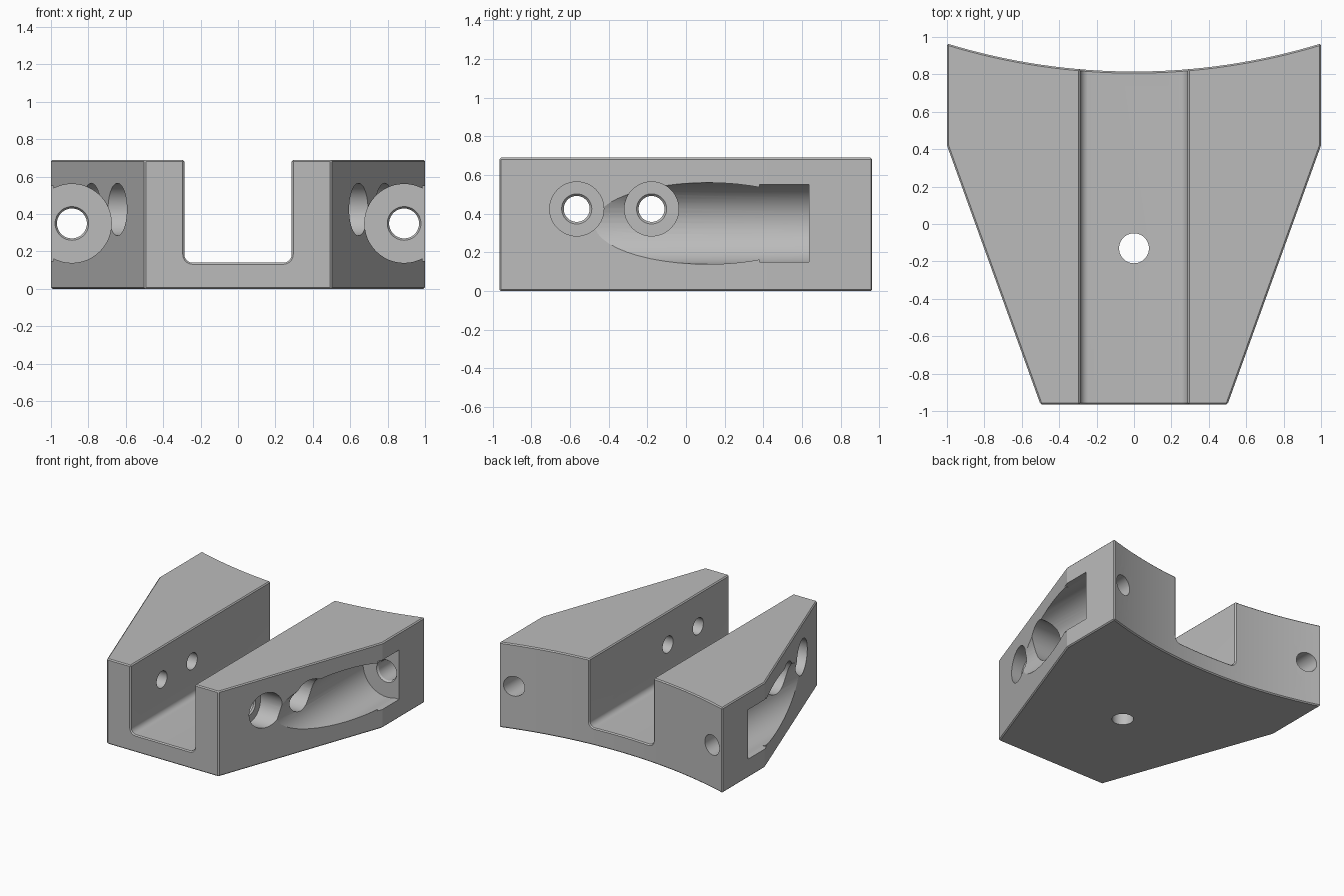
import bpy, bmesh
from math import sin, cos, pi, radians, sqrt
from mathutils import Vector

cube = bpy.data.objects.get("Cube")
if cube:
    bpy.data.objects.remove(cube, do_unlink=True)

grey = bpy.data.materials.new("plain grey")
grey.use_nodes = True
grey.diffuse_color = (0.5, 0.5, 0.5, 1)
grey.node_tree.nodes["Principled BSDF"].inputs["Base Color"].default_value = (0.5, 0.5, 0.5, 1)


def loft(name, rings):
    """Closed solid through a list of matching point rings."""
    bm = bmesh.new()
    loops = [[bm.verts.new(p) for p in ring] for ring in rings]
    for a, b in zip(loops, loops[1:]):
        for i in range(len(a)):
            j = (i + 1) % len(a)
            bm.faces.new((a[i], a[j], b[j], b[i]))
    bm.faces.new(loops[0])
    bm.faces.new(loops[-1])
    bmesh.ops.recalc_face_normals(bm, faces=bm.faces)
    mesh = bpy.data.meshes.new(name)
    bm.to_mesh(mesh)
    bm.free()
    mesh.materials.append(grey)
    obj = bpy.data.objects.new(name, mesh)
    bpy.context.collection.objects.link(obj)
    return obj


def drill(name, origin, axis, steps, sides=48):
    """Stepped round cutter; steps are (radius, distance along axis)."""
    axis = Vector(axis)
    u = axis.orthogonal().normalized()
    v = axis.cross(u)
    turn = [2 * pi * i / sides for i in range(sides)]
    return loft(name, [[Vector(origin) + axis * d + (u * cos(t) + v * sin(t)) * r
                        for t in turn] for r, d in steps])


def cut(target, cutter):
    cutter.hide_render = True
    mod = target.modifiers.new(cutter.name, 'BOOLEAN')
    mod.operation = 'DIFFERENCE'
    mod.solver = 'EXACT'
    mod.object = cutter
    cutters.append(cutter)


cutters = []
HEIGHT, FRONT, BACK = 0.69, -0.965, 0.965

# Tapered block with a concave back
R = 3.41
outline = [(-1, 0.42), (-0.5, FRONT), (0.5, FRONT), (1, 0.42)]
for i in range(33):
    x = 1 - i / 16
    outline.append((x, BACK + sqrt(R * R - 1) - sqrt(R * R - x * x)))
block = loft("mounting_block", [[(x, y, z) for x, y in outline] for z in (0, HEIGHT)])

# Open channel with rounded floor corners
W, FLOOR, F = 0.287, 0.14, 0.045
section = [(W, 1), (-W, 1)]
for side, start in ((-1, pi), (1, 1.5 * pi)):
    for i in range(9):
        t = start + i * pi / 16
        section.append((side * (W - F) + F * cos(t), FLOOR + F + F * sin(t)))
cut(block, loft("channel_cutter", [[(x, y, z) for x, z in section] for y in (-1.5, 1.5)]))

# Fine chamfer on the outer edges
bevel = block.modifiers.new("edge_chamfer", 'BEVEL')
bevel.width = 0.011
bevel.segments = 1
bevel.limit_method = 'ANGLE'
bevel.angle_limit = radians(30)

# Drain hole in the channel floor
cut(block, drill("floor_hole_cutter", (0, -0.13, 0), (0, 0, 1), [(0.08, -0.1), (0.08, 0.4)]))

for s, side in ((1, "left"), (-1, "right")):
    # Long counterbored hole that breaks out of the tapered side
    cut(block, drill(side + "_long_bore_cutter", (s * 0.888, 0, 0.35), (0, 1, 0),
                     [(0.211, -1.3), (0.211, 0.635), (0.09, 0.635), (0.08, 0.65), (0.08, 1.3)]))
    # Straight-sided mouth at the end of the bore
    xs = (s * 0.9, s * 1.2)
    mouth = [(0.38, 0.15), (0.635, 0.15), (0.635, 0.55), (0.38, 0.55)]
    cut(block, loft(side + "_mouth_cutter", [[(x, y, z) for y, z in mouth] for x in xs]))
    # Cross screw holes with counterbores
    for y, place in ((-0.565, "front"), (-0.178, "rear")):
        cut(block, drill(f"{side}_{place}_screw_cutter", (0, y, 0.425), (s, 0, 0),
                         [(0.14, 1.3), (0.14, 0.5), (0.078, 0.5), (0.067, 0.488), (0.067, 0.1)]))

# Bake the cuts and remove the cutters
bpy.context.view_layer.update()
graph = bpy.context.evaluated_depsgraph_get()
baked = bpy.data.meshes.new_from_object(block.evaluated_get(graph))
block.modifiers.clear()
block.data = baked
baked.materials.clear()
baked.materials.append(grey)
for poly in baked.polygons:
    poly.material_index = 0
for c in cutters:
    bpy.data.objects.remove(c, do_unlink=True)

bpy.ops.object.select_all(action='DESELECT')
block.select_set(True)
bpy.context.view_layer.objects.active = block
bpy.ops.object.shade_smooth_by_angle(angle=radians(16))
